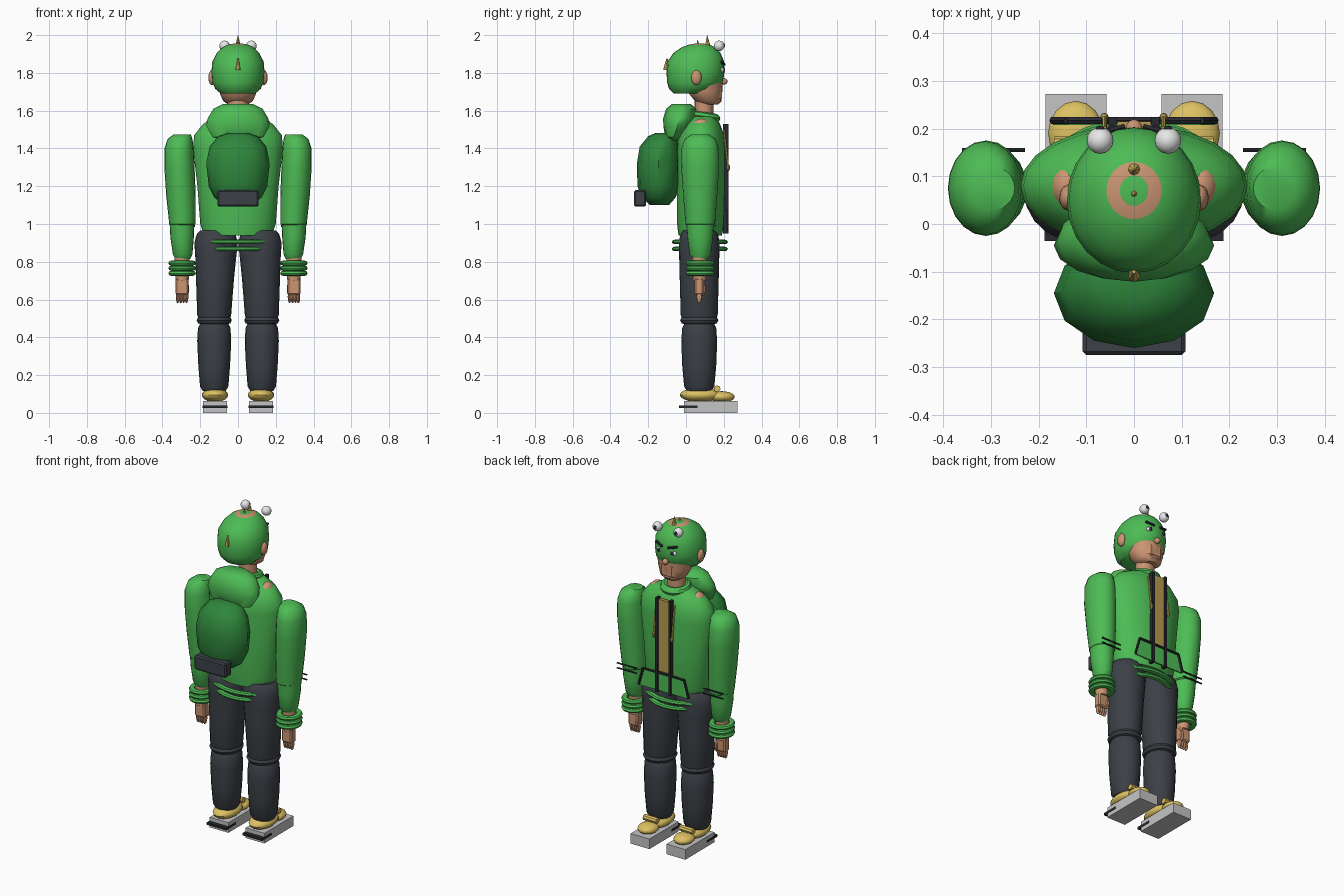
import bpy, bmesh, math
from mathutils import Vector

old = bpy.data.objects.get("Cube")
if old:
    bpy.data.objects.remove(old, do_unlink=True)


def material(name, r, g, b):
    m = bpy.data.materials.new(name)
    m.use_nodes = True
    m.diffuse_color = (r, g, b, 1)
    m.node_tree.nodes["Principled BSDF"].inputs["Base Color"].default_value = (r, g, b, 1)
    return m


GREEN = material("bright green", .075, .5, .09)
DARK_GREEN = material("dark green", .028, .24, .045)
CHARCOAL = material("charcoal cloth", .045, .052, .062)
BLACK = material("black trim", .02, .022, .028)
SKIN = material("skin", .6, .3, .17)
YELLOW = material("yellow", .72, .53, .12)
GOLD = material("old gold", .48, .33, .08)
GREY = material("sole grey", .56, .56, .56)
WHITE = material("eye white", .8, .8, .8)


def finish(bm, name, mat, smooth=True):
    bmesh.ops.recalc_face_normals(bm, faces=bm.faces)
    mesh = bpy.data.meshes.new(name)
    bm.to_mesh(mesh)
    bm.free()
    ob = bpy.data.objects.new(name, mesh)
    bpy.context.collection.objects.link(ob)
    mesh.materials.append(mat)
    if smooth:
        bpy.ops.object.select_all(action='DESELECT')
        bpy.context.view_layer.objects.active = ob
        ob.select_set(True)
        bpy.ops.object.shade_smooth_by_angle(angle=math.radians(40))
    return ob


def loft(name, rings, mat, sides=20, smooth=True):
    """Stack of ellipses given as (z, centre x, centre y, radius x, radius y)."""
    bm = bmesh.new()
    loops = []
    for z, cx, cy, rx, ry in rings:
        angles = [2 * math.pi * i / sides for i in range(sides)]
        loops.append([bm.verts.new((cx + rx * math.cos(a), cy + ry * math.sin(a), z)) for a in angles])
    for low, high in zip(loops, loops[1:]):
        for i in range(sides):
            j = (i + 1) % sides
            bm.faces.new((low[i], low[j], high[j], high[i]))
    bm.faces.new(loops[0])
    bm.faces.new(loops[-1])
    return finish(bm, name, mat, smooth)


def ball(name, centre, radii, mat, seg=16):
    bm = bmesh.new()
    bmesh.ops.create_uvsphere(bm, u_segments=seg, v_segments=seg // 2 + 2, radius=1)
    for v in bm.verts:
        v.co = Vector(c + r * k for c, r, k in zip(centre, radii, v.co))
    return finish(bm, name, mat)


def box(name, x, y, z, mat, bevel=0):
    bm = bmesh.new()
    bmesh.ops.create_cube(bm, size=1)
    for v in bm.verts:
        v.co = Vector((a + b) / 2 + (b - a) * k for (a, b), k in zip((x, y, z), v.co))
    if bevel:
        bmesh.ops.bevel(bm, geom=bm.edges[:], offset=bevel, segments=1, affect='EDGES')
    return finish(bm, name, mat, False)


def rod(name, start, end, r1, r2, mat, sides=10):
    start, end = Vector(start), Vector(end)
    d = end - start
    bm = bmesh.new()
    bmesh.ops.create_cone(bm, cap_ends=True, segments=sides, radius1=r1, radius2=r2, depth=d.length)
    bm.transform(d.to_track_quat('Z', 'Y').to_matrix().to_4x4())
    bmesh.ops.translate(bm, verts=bm.verts, vec=(start + end) / 2)
    return finish(bm, name, mat)


def ring(name, centre, rx, ry, thick, height, mat, tilt=0):
    """Elliptical torus; tilt lowers its +y side."""
    bm = bmesh.new()
    n, m = 24, 8
    grid = []
    for i in range(n):
        a = 2 * math.pi * i / n
        row = []
        for j in range(m):
            b = 2 * math.pi * j / m
            y = (ry + thick * math.cos(b)) * math.sin(a)
            co = ((rx + thick * math.cos(b)) * math.cos(a), y, height * math.sin(b) - tilt * y)
            row.append(bm.verts.new(Vector(centre) + Vector(co)))
        grid.append(row)
    for i in range(n):
        p, q = grid[i], grid[(i + 1) % n]
        for j in range(m):
            k = (j + 1) % m
            bm.faces.new((p[j], q[j], q[k], p[k]))
    return finish(bm, name, mat)


# Torso, collar and hood
loft("torso", [(.94, 0, .075, .18, .115), (1.0, 0, .078, .2, .125), (1.2, 0, .08, .215, .128),
               (1.4, 0, .08, .238, .128), (1.47, 0, .08, .232, .122), (1.53, 0, .085, .185, .095),
               (1.57, 0, .09, .1, .065)], GREEN, 24)
for i, z in enumerate((.868, .905)):
    ring("hem_band", (0, .073, z), .165 + .025 * i, .132, .017, .012, GREEN)
ring("collar", (0, .1, 1.57), .068, .06, .022, .022, GREEN, .15)
loft("hood", [(1.44, 0, -.07, .06, .02), (1.46, 0, -.065, .135, .045), (1.52, 0, -.045, .168, .075),
              (1.56, 0, -.033, .16, .088), (1.61, 0, -.025, .13, .08), (1.635, 0, -.025, .08, .05)], GREEN, 16)

# Backpack with its pouch
loft("backpack", [(1.1, 0, -.14, .07, .05), (1.14, 0, -.145, .125, .09), (1.2, 0, -.145, .155, .112),
                  (1.32, 0, -.145, .168, .115), (1.41, 0, -.14, .15, .105), (1.465, 0, -.125, .105, .075),
                  (1.482, 0, -.12, .05, .04)], DARK_GREEN, 12)
box("backpack_pouch", (-.108, .108), (-.275, -.212), (1.092, 1.18), CHARCOAL, .008)

# Zip panel, pocket outline and drawstrings on the chest
box("zip_panel", (-.036, .036), (.195, .215), (1.08, 1.52), GOLD)
pocket_lines = [((-.14, 1.07), (.14, 1.07)), ((-.14, 1.07), (-.17, .965)), ((.14, 1.07), (.17, .965))]
for (xa, za), (xb, zb) in pocket_lines:
    rod("pocket_trim", (xa, .217, za), (xb, .217, zb), .008, .008, BLACK, 6)
bm = bmesh.new()
bm.faces.new([bm.verts.new((x, .207, z)) for x, z in ((-.17, .96), (.17, .96), (.14, 1.07), (-.14, 1.07))])
extruded = bmesh.ops.extrude_face_region(bm, geom=bm.faces[:])
for v in extruded["geom"]:
    if isinstance(v, bmesh.types.BMVert):
        v.co.y += .008
finish(bm, "pocket", GREEN, False)

# Neck, jaw, cap and top patch
loft("neck", [(1.53, 0, .095, .055, .05), (1.68, 0, .095, .055, .05)], SKIN, 16)
loft("face", [(1.632, 0, .125, .05, .045), (1.65, 0, .118, .078, .07), (1.7, 0, .1, .1, .092),
              (1.78, 0, .1, .11, .095)], SKIN, 20)
cap = loft("cap", [(1.69, 0, .02, .09, .085), (1.715, 0, .035, .12, .125), (1.75, 0, .048, .137, .148),
                   (1.8, 0, .05, .141, .153), (1.86, 0, .052, .136, .15), (1.905, 0, .058, .112, .125),
                   (1.935, 0, .066, .082, .09), (1.948, 0, .07, .058, .06), (1.954, 0, .07, .03, .032),
                   (1.956, 0, .07, .008, .008)], GREEN, 24)
cap.data.materials.append(SKIN)
for f in cap.data.polygons:
    f.material_index = int(1.949 < f.center.z < 1.953)
box("chin_front", (-.05, .05), (.15, .19), (1.65, 1.74), SKIN, .015)
ball("nose", (0, .2, 1.755), (.018, .02, .018), SKIN, 10)

# Spikes on the cap
rod("top_spike", (0, .115, 1.935), (0, .112, 2.0), .016, .001, YELLOW, 8)
rod("small_spike", (0, .065, 1.945), (0, .06, 1.975), .009, .001, YELLOW, 8)
rod("back_spike", (0, -.1, 1.875), (0, -.108, 1.815), .004, .013, YELLOW, 8)

for s, side in ((1, "left"), (-1, "right")):
    # Head details
    ball(side + "_ear", (s * .137, .055, 1.775), (.02, .028, .04), SKIN, 12)
    ball(side + "_stalk_eye", (s * .071, .175, 1.943), (.028, .028, .028), WHITE)
    ball(side + "_stalk_pupil", (s * .071, .198, 1.945), (.012, .008, .012), BLACK, 10)
    ball(side + "_eye", (s * .046, .19, 1.815), (.022, .012, .013), WHITE, 12)
    ball(side + "_pupil", (s * .046, .2, 1.815), (.01, .007, .011), BLACK, 10)
    rod(side + "_brow", (s * .02, .203, 1.845), (s * .072, .188, 1.858), .008, .008, BLACK, 6)
    ball(side + "_shoulder_patch", (s * .14, .08, 1.51), (.038, .05, .048), SKIN, 12)

    # Chest trim
    box(side + "_zip_bar", (s * .045 - .008, s * .045 + .008), (.195, .224), (.95, 1.53), BLACK)
    rod(side + "_drawstring", (s * .062, .2, 1.5), (s * .062, .222, 1.31), .005, .005, YELLOW, 8)
    ball(side + "_drawstring_tip", (s * .062, .224, 1.3), (.009, .009, .02), GOLD, 8)

    # Arm with sleeve, elbow stripes and cuffs
    loft(side + "_upper_sleeve", [(.985, s * .293, .075, .05, .06), (1.0, s * .294, .075, .07, .078),
         (1.15, s * .302, .075, .078, .09), (1.3, s * .31, .075, .08, .1), (1.4, s * .312, .075, .077, .098),
         (1.45, s * .307, .075, .066, .082), (1.475, s * .295, .075, .045, .045)], GREEN)
    loft(side + "_lower_sleeve", [(.815, s * .292, .075, .04, .04), (.84, s * .293, .075, .052, .057),
         (.93, s * .296, .075, .062, .068), (1.02, s * .297, .075, .066, .074)], GREEN)
    for z in (.99, 1.02):
        rod(side + "_elbow_stripe", (s * .228, .155, z), (s * .36, .155, z), .005, .005, BLACK, 6)
    for z in (.739, .766, .793):
        ring(side + "_cuff", (s * .296, .075, z), .055, .06, .018, .014, GREEN)
    rod(side + "_wrist", (s * .296, .072, .7), (s * .296, .072, .83), .035, .04, SKIN, 12)
    box(side + "_palm", (s * .296 - .034, s * .296 + .034), (.046, .094), (.625, .715), SKIN, .008)
    for i in range(4):
        x = s * .296 - .023 + i * .0155
        ball(side + "_finger", (x, .07, .615), (.01, .016, .035), SKIN, 8)
    ball(side + "_thumb", (s * .27, .092, .655), (.012, .012, .035), SKIN, 8)

    # Trouser leg
    loft(side + "_thigh", [(.49, s * .126, .07, .082, .09), (.52, s * .126, .07, .09, .098),
         (.7, s * .122, .07, .1, .103), (.82, s * .118, .07, .108, .106), (.9, s * .116, .07, .115, .108),
         (.945, s * .116, .07, .103, .1), (.965, s * .116, .07, .085, .085)], CHARCOAL)
    ring(side + "_knee_fold", (s * .126, .07, .49), .068, .076, .025, .022, CHARCOAL)
    loft(side + "_shin", [(.115, s * .126, .07, .06, .065), (.14, s * .126, .07, .075, .08),
         (.25, s * .126, .07, .084, .09), (.38, s * .126, .07, .09, .095), (.45, s * .126, .07, .086, .09),
         (.48, s * .126, .07, .07, .075)], CHARCOAL)

    # Shoe, sole and heel stripe
    ball(side + "_shoe", (s * .122, .075, .095), (.07, .108, .038), YELLOW)
    ball(side + "_shoe_toe", (s * .122, .19, .085), (.058, .068, .03), YELLOW)
    rod(side + "_shoe_strap", (s * .122 - .045, .165, .128), (s * .122 + .045, .165, .128), .018, .018, YELLOW, 8)
    box(side + "_sole", (s * .122 - .064, s * .122 + .064), (-.01, .272), (0, .062), GREY)
    box(side + "_heel_stripe", (s * .122 - .066, s * .122 + .066), (-.036, .06), (.025, .039), BLACK)
